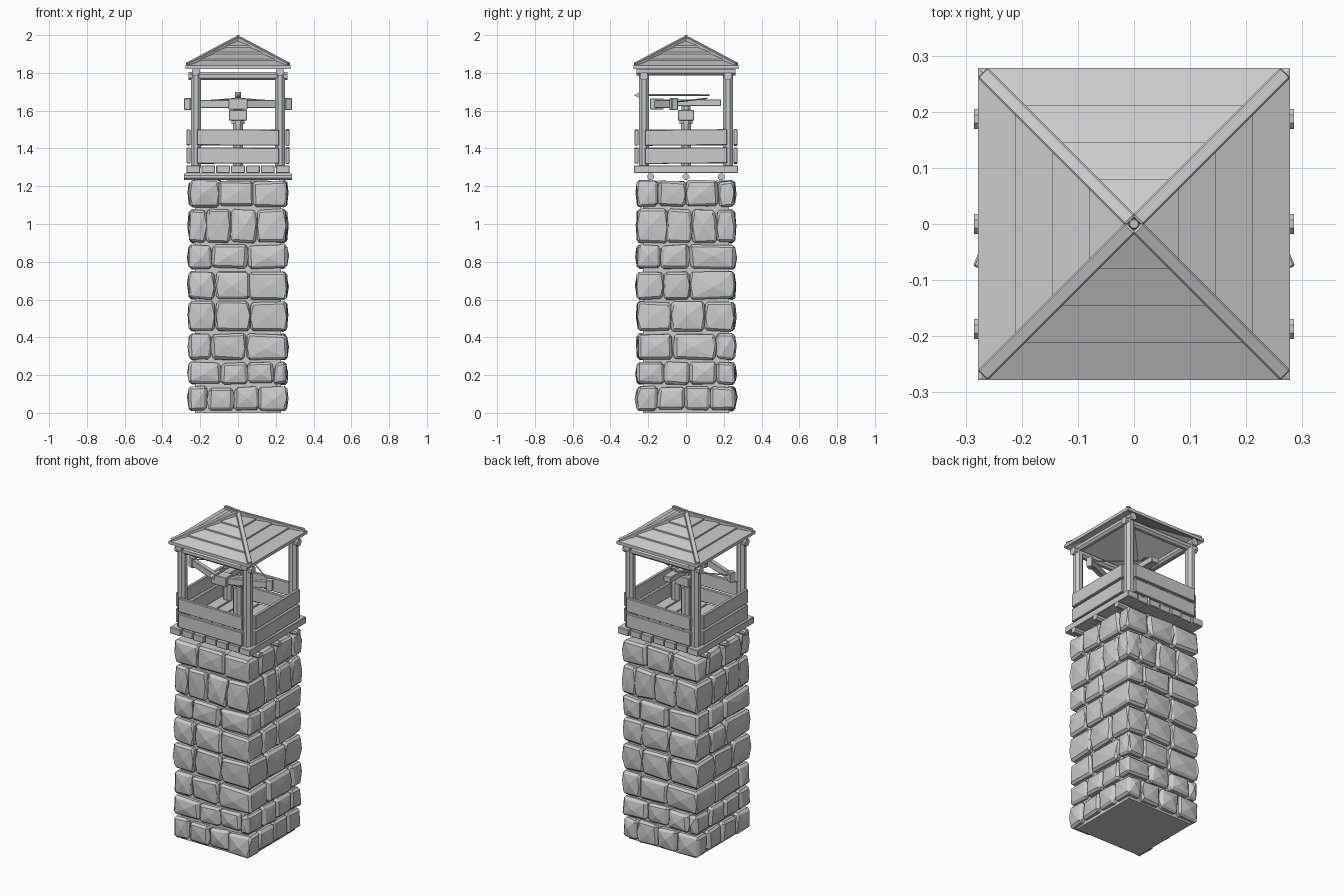
import bpy, bmesh, math, random
from mathutils import Vector, Matrix

random.seed(4)
if "Cube" in bpy.data.objects:
    bpy.data.objects.remove(bpy.data.objects["Cube"])

grey = bpy.data.materials.new("plain_grey")
grey.use_nodes = True
GREY = (0.6, 0.6, 0.6, 1)
grey.diffuse_color = GREY
grey.node_tree.nodes["Principled BSDF"].inputs["Base Color"].default_value = GREY


def finish(name, bm):
    bmesh.ops.recalc_face_normals(bm, faces=bm.faces)
    mesh = bpy.data.meshes.new(name)
    bm.to_mesh(mesh)
    bm.free()
    mesh.materials.append(grey)
    obj = bpy.data.objects.new(name, mesh)
    bpy.context.collection.objects.link(obj)
    return obj


def along(a, b):
    """Matrix whose Y axis runs from a to b, centred between them."""
    a, b = Vector(a), Vector(b)
    return Matrix.Translation((a + b) / 2) @ (b - a).to_track_quat('Y', 'Z').to_matrix().to_4x4()


def bar(name, a, b, width, height, bevel=0.003):
    bm = bmesh.new()
    length = (Vector(b) - Vector(a)).length
    bmesh.ops.create_cube(bm, size=1)
    bmesh.ops.scale(bm, vec=(width, length, height), verts=bm.verts)
    if bevel:
        bmesh.ops.bevel(bm, geom=bm.edges[:], offset=bevel, segments=1, affect='EDGES')
    bm.transform(along(a, b))
    return finish(name, bm)


def log(name, a, b, r1, r2=None, sides=8):
    bm = bmesh.new()
    length = (Vector(b) - Vector(a)).length
    bmesh.ops.create_cone(bm, cap_ends=True, segments=sides, radius1=r1,
                          radius2=r1 if r2 is None else r2, depth=length)
    bm.transform(Matrix.Rotation(math.pi / sides, 4, 'Z'))
    bm.transform(along(a, b) @ Matrix.Rotation(-math.pi / 2, 4, 'X'))
    return finish(name, bm)


def stone(bm_all, lo, hi, turn):
    """Rough chamfered block with slightly peaked faces."""
    bm = bmesh.new()
    lo, hi = Vector(lo), Vector(hi)
    bmesh.ops.create_cube(bm, size=1)
    for v in bm.verts:
        for i in range(3):
            v.co[i] = (lo[i] + hi[i]) / 2 + v.co[i] * (hi[i] - lo[i] - 0.006)
            v.co[i] += random.uniform(-0.007, 0.007)
        v.co.z = max(v.co.z, 0.006)
    bmesh.ops.bevel(bm, geom=bm.edges[:], offset=0.013, segments=1, affect='EDGES')
    bmesh.ops.recalc_face_normals(bm, faces=bm.faces)
    sides = [f for f in bm.faces if f.calc_area() > 0.002 and abs(f.normal.z) < 0.5]
    for f in sides:
        peak = f.calc_center_median() + f.normal * random.uniform(0.005, 0.012)
        made = bmesh.ops.poke(bm, faces=[f])
        made["verts"][0].co = peak + Vector([random.uniform(-0.01, 0.01) * (1 - abs(n))
                                             for n in made["faces"][0].normal])
    bm.transform(Matrix.Rotation(turn, 4, 'Z'))
    temp = bpy.data.meshes.new("stone_temp")
    bm.to_mesh(temp)
    bm.free()
    bm_all.from_mesh(temp)
    bpy.data.meshes.remove(temp)


# Tower core and stone courses: bottom, top, front joints, side joints (hundredths)
bar("tower_core", (0, -0.228, 0.61), (0, 0.228, 0.61), 0.456, 1.22, 0)
COURSES = [
    (1, 14, (-16, -2, 11), (-15, -1, 13)),
    (15, 27, (-9, 5, 19), (-12, 2, 16)),
    (28, 42, (-14, 4), (-7, 16)),
    (43, 59, (-12, 6), (-8, 10)),
    (60, 75, (-12, 6), (-12, 2)),
    (76, 89, (-14, 5), (-13, 2)),
    (90, 108, (-17, -4, 10), (-10, 3, 16)),
    (109, 123, (-10, 8), (-15, 0, 17)),
]
OUT, IN = 0.26, 0.2
for n, (z0, z1, front, side) in enumerate(COURSES):
    z0, z1 = z0 / 100, z1 / 100
    front, side = [v / 100 for v in front], [v / 100 for v in side]
    course = bmesh.new()
    for turn in (0, math.pi):
        stone(course, (front[-1], -OUT, z0), (OUT, side[0], z1), turn)
        stone(course, (-front[0], side[-1], z0), (OUT, OUT, z1), turn)
        for a, b in zip(front, front[1:]):
            stone(course, (a, -OUT, z0), (b, -IN, z1), turn)
        for a, b in zip(side, side[1:]):
            stone(course, (IN, a, z0), (OUT, b, z1), turn)
    finish(f"stone_course_{n + 1}", course)

# Floor: joists along x, planks along y
for y in (-0.187, 0, 0.187):
    log("floor_joist", (-0.285, y, 1.25), (0.285, y, 1.25), 0.019)
for i in range(7):
    x = (i - 3) * 0.079
    end = 0.275 - 0.006 * (i % 2)
    bar("floor_plank", (x, -end, 1.29), (x, end, 1.29), 0.073, 0.04)

# Corner posts, top beams and parapet boards
P = 0.223
for sx in (-1, 1):
    for sy in (-1, 1):
        log("corner_post", (sx * P, sy * P, 1.3), (sx * P, sy * P, 1.8), 0.029)
    log("top_beam_lengthwise", (sx * P, -0.262, 1.808), (sx * P, 0.262, 1.808), 0.023)
    log("top_beam_crosswise", (-0.262, sx * P, 1.783), (0.262, sx * P, 1.783), 0.023)
for k in range(4):
    turn = Matrix.Rotation(k * math.pi / 2, 3, 'Z')
    for z in (1.362, 1.458):
        tilt = random.uniform(-0.003, 0.003)
        bar("parapet_board", turn @ Vector((-0.218, -0.262, z - tilt)),
            turn @ Vector((0.218, -0.262, z + tilt)), 0.02, 0.084)


# Roof: overlapping board courses on four slopes
def slope(r):
    return 1.974 - 0.525 * r


RADII = (0.278, 0.212, 0.145, 0.08, 0.004)
for k in range(4):
    roof = bmesh.new()
    for outer, inner in zip(RADII, RADII[1:]):
        rings = []
        for up_out, up_in in ((-0.007, -0.007), (0.012, 0.003)):
            rings.append([roof.verts.new(c) for c in (
                (-outer, -outer, slope(outer) + up_out), (outer, -outer, slope(outer) + up_out),
                (inner, -inner, slope(inner) + up_in), (-inner, -inner, slope(inner) + up_in))])
        low, high = rings
        roof.faces.new(low[::-1])
        roof.faces.new(high)
        for i in range(4):
            j = (i + 1) % 4
            roof.faces.new((low[i], low[j], high[j], high[i]))
    roof.transform(Matrix.Rotation(k * math.pi / 2, 4, 'Z'))
    finish("roof_slope", roof)
    turn = Matrix.Rotation(k * math.pi / 2, 3, 'Z')
    bar("roof_hip", turn @ Vector((0.267, 0.267, slope(0.267) + 0.006)),
        turn @ Vector((0.004, 0.004, slope(0) + 0.006)), 0.026, 0.026)
log("roof_knob", (0, 0, 1.95), (0, 0, 2), 0.015, 0.008)

# Mounted bolt thrower: stand, yoke, stock
log("weapon_stand", (0, 0, 1.3), (0, 0, 1.55), 0.029)
log("weapon_collar", (0, 0, 1.53), (0, 0, 1.555), 0.036)
bar("weapon_yoke", (0, -0.042, 1.575), (0, 0.042, 1.575), 0.095, 0.056)
log("weapon_pivot", (0, 0, 1.59), (0, 0, 1.63), 0.025)
bar("weapon_stock", (0, -0.18, 1.642), (0, 0.185, 1.642), 0.05, 0.036)
bar("bow_hub", (0, -0.19, 1.635), (0, -0.12, 1.635), 0.1, 0.058)

# Bow arms, tips and string
for s in (-1, 1):
    bar("bow_arm", (s * 0.03, -0.16, 1.635), (s * 0.27, -0.062, 1.635), 0.028, 0.042)
    bar("bow_tip", (s * 0.245, -0.073, 1.635), (s * 0.28, -0.058, 1.635), 0.036, 0.062)
    log("bow_string", (s * 0.265, -0.062, 1.645), (0, 0.11, 1.665), 0.004, sides=6)

# Bolt with diamond head and tail fins
log("bolt_shaft", (0, -0.24, 1.682), (0, 0.125, 1.682), 0.006, sides=6)
log("bolt_head_tip", (0, -0.245, 1.682), (0, -0.275, 1.682), 0.022, 0, 4)
log("bolt_head_base", (0, -0.245, 1.682), (0, -0.228, 1.682), 0.022, 0.005, 4)
bar("bolt_fin", (0, 0.08, 1.682), (0, 0.12, 1.682), 0.036, 0.004, 0)
